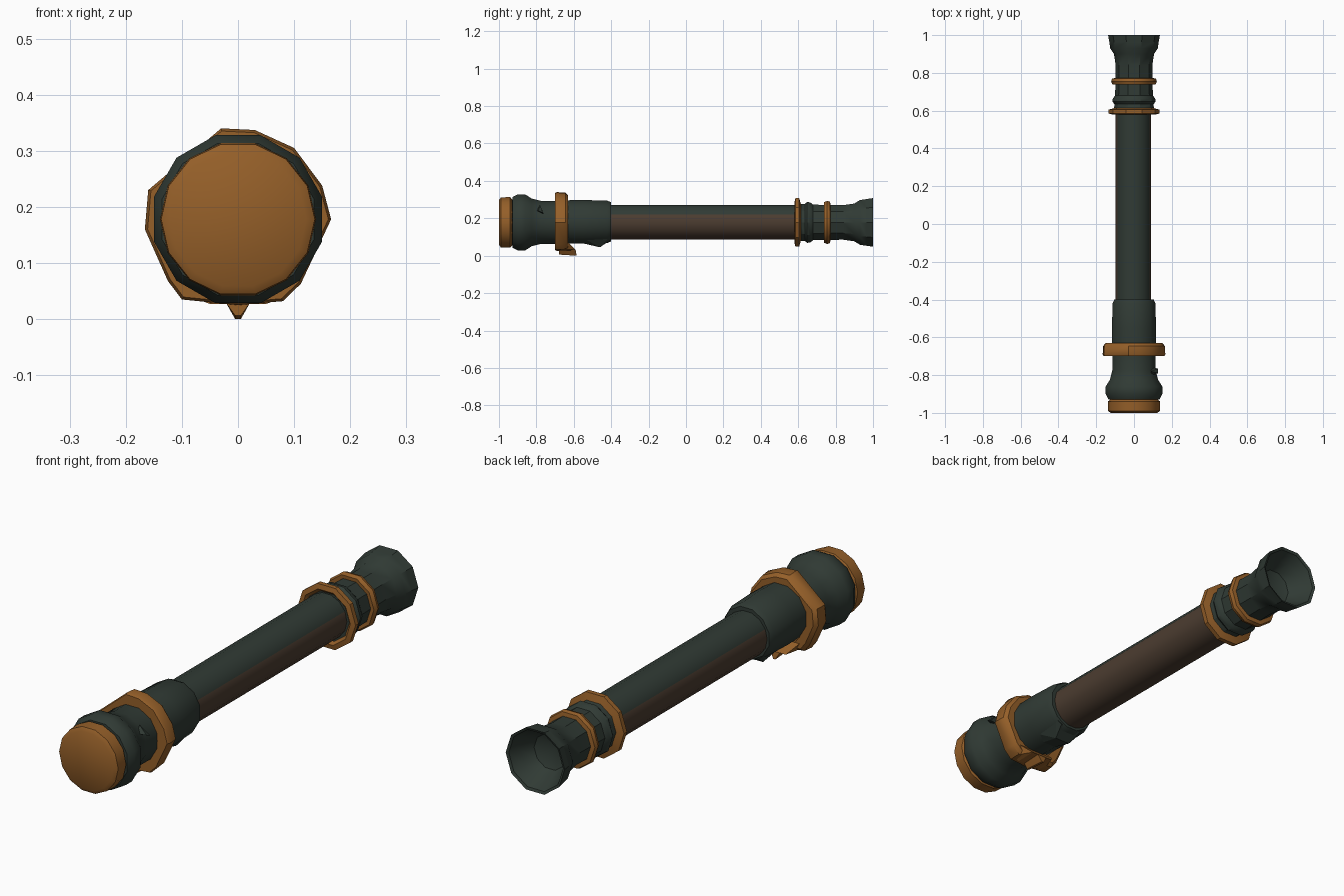
import bpy, bmesh, math
from mathutils import Vector

if "Cube" in bpy.data.objects:
    bpy.data.objects.remove(bpy.data.objects["Cube"])

AXIS_Z = 0.178


def material(name, rgb):
    m = bpy.data.materials.new(name)
    m.diffuse_color = (*rgb, 1)
    m.use_nodes = True
    m.node_tree.nodes["Principled BSDF"].inputs["Base Color"].default_value = m.diffuse_color
    return m


green = material("dark green", (0.030, 0.043, 0.035))
orange = material("copper orange", (0.30, 0.115, 0.022))
brown = material("dark brown", (0.072, 0.046, 0.030))


def finish(name, bm, mats, angle=35):
    bmesh.ops.recalc_face_normals(bm, faces=bm.faces)
    me = bpy.data.meshes.new(name)
    bm.to_mesh(me)
    bm.free()
    ob = bpy.data.objects.new(name, me)
    bpy.context.collection.objects.link(ob)
    for m in mats:
        me.materials.append(m)
    bpy.ops.object.select_all(action='DESELECT')
    ob.select_set(True)
    bpy.context.view_layer.objects.active = ob
    bpy.ops.object.shade_smooth_by_angle(angle=math.radians(angle))
    return ob


def sweep(name, profile, mat, sides=12, closed=False, outline=None, cx=0.0, cz=AXIS_Z):
    """Turn (y, radius) points around the long axis; radius 0 makes a pole.
    An outline of (x, z) points replaces the circle, scaled by the radius."""
    if outline is None:
        outline = [(math.sin(2 * math.pi * (i + .5) / sides),
                    math.cos(2 * math.pi * (i + .5) / sides)) for i in range(sides)]
    n = len(outline)
    bm = bmesh.new()
    rings = []
    for y, r in profile:
        if r == 0:
            rings.append([bm.verts.new((cx, y, cz))] * n)
        else:
            rings.append([bm.verts.new((cx + x * r, y, cz + z * r)) for x, z in outline])
    pairs = list(zip(rings, rings[1:]))
    if closed:
        pairs.append((rings[-1], rings[0]))
    for a, b in pairs:
        for i in range(n):
            j = (i + 1) % n
            bm.faces.new(list(dict.fromkeys([a[i], a[j], b[j], b[i]])))
    return finish(name, bm, [mat])


def hull(name, points, mat):
    bm = bmesh.new()
    for p in points:
        bm.verts.new(p)
    bmesh.ops.convex_hull(bm, input=bm.verts)
    return finish(name, bm, [mat], 20)


# Rear cap and bulge
sweep("rear_cap", [(-1.0, 0), (-1.0, .122), (-.99, .137), (-.94, .139), (-.925, .12)], orange, 14)
sweep("rear_bulge", [(-.93, .115), (-.928, .140), (-.90, .155), (-.86, .155), (-.825, .132),
                     (-.775, .119), (-.68, .119)], green, 12)
hull("rear_bump", [(.09, -.80, .24), (.128, -.79, .24), (.128, -.765, .23), (.09, -.76, .22),
                   (.09, -.78, .27)], green)

# Rear sleeve with its drooping front lip
sweep("rear_sleeve", [(-.70, .118), (-.55, .121), (-.42, .117), (-.40, .108), (-.40, .08)],
      green, 12, cz=.181)
hull("sleeve_lip", [(s * x, y, z) for s in (-1, 1) for x, y, z in
                    [(.075, -.56, .10), (.075, -.41, .10), (.035, -.46, .045),
                     (.05, -.405, .082), (.03, -.56, .068)]], green)

# Large rear band, an uneven polygon
band = [(-.03, .162), (.03, .159), (.10, .127), (.15, .06), (.166, .0), (.112, -.115),
        (.08, -.146), (0, -.153), (-.10, -.143), (-.125, -.11), (-.166, -.018), (-.160, .052)]
sweep("rear_band", [(-.70, .70), (-.70, .97), (-.69, 1.0), (-.645, .98), (-.63, .90), (-.63, .70)],
      orange, closed=True, outline=band)

# Keeled tab under the rear band
hull("band_tab", [(s * x, y, z) for s in (-1, 1) for x, y, z in
                  [(.085, -.68, .04), (.085, -.63, .07), (.05, -.59, .03), (.05, -.68, .027),
                   (.05, -.64, .07)]], orange)
hull("tab_keel", [(s * x, y, z) for s in (-1, 1) for x, y, z in
                  [(.022, -.68, .03), (.005, -.68, .006), (.022, -.59, .03), (.005, -.585, 0)]],
     orange)

# Barrel: green above, brown below
barrel = sweep("barrel", [(-.45, .094), (.60, .094)], green, 14, cx=-.003, cz=.179)
barrel.data.materials.append(brown)
for f in barrel.data.polygons:
    if f.center.z < .205:
        f.material_index = 1

# Front collar and bands
sweep("front_collar", [(.592, .08), (.592, .115), (.61, .105), (.635, .104), (.648, .115),
                       (.665, .112), (.68, .100), (.76, .098)], green, 10)
sweep("front_band", [(.58, .115), (.585, .136), (.605, .136), (.615, .10), (.60, .095)],
      orange, 10, closed=True)
sweep("muzzle_band", [(.74, .09), (.738, .114), (.755, .121), (.77, .116), (.774, .09)],
      orange, 10, closed=True)

# Flared hollow muzzle
sweep("muzzle", [(.75, .099), (.84, .097), (.90, .106), (.93, .126), (.965, .131), (1.0, .137),
                 (.995, .126), (.95, .105), (.90, .075), (.87, 0)], green, 10)
